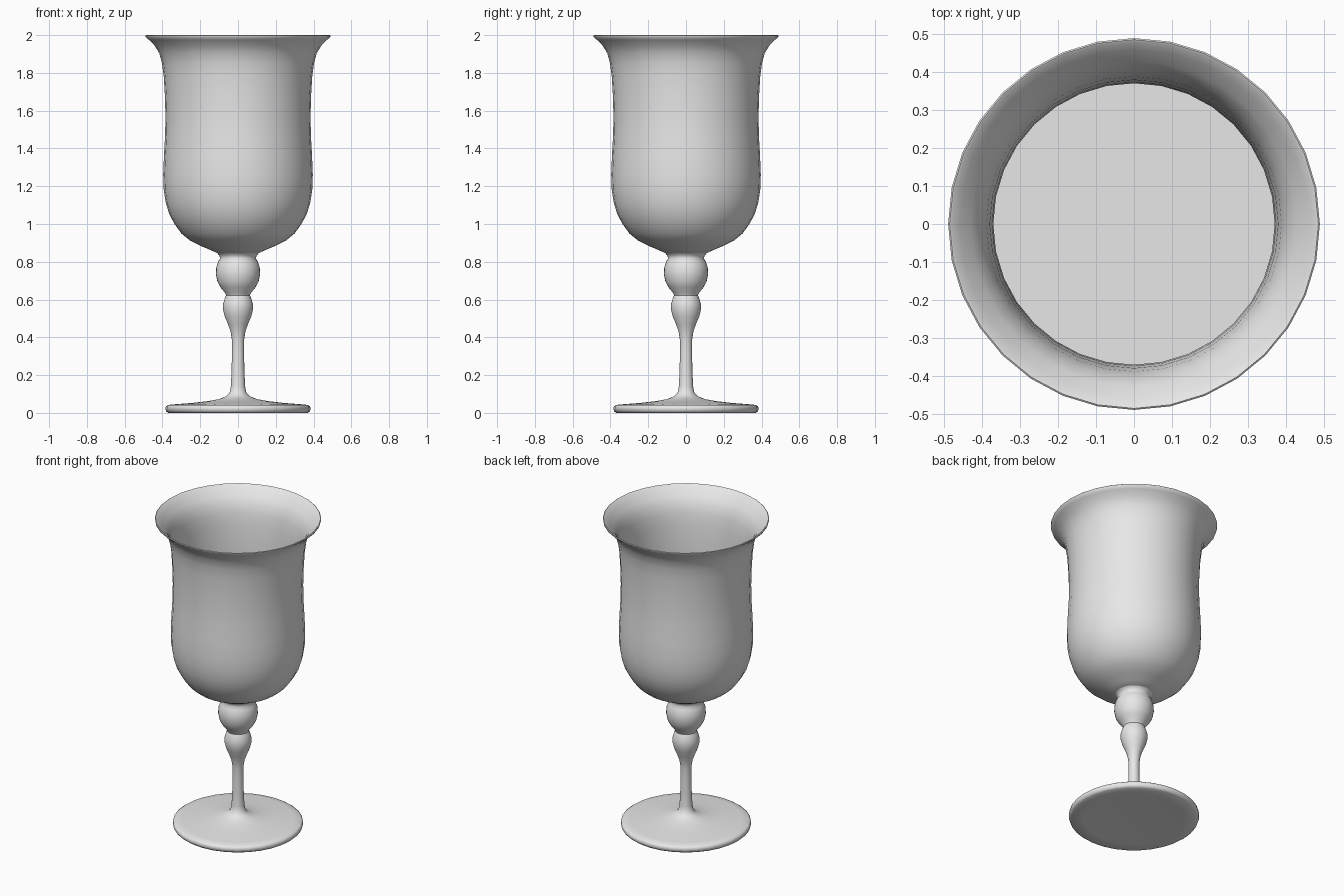
import bpy, bmesh, math

SIDES = 32

grey = bpy.data.materials.new("pale_grey")
grey.diffuse_color = (0.8, 0.8, 0.8, 1)


def lathe(name, profile):
    """Spin an (r, z) profile around the z axis."""
    bm = bmesh.new()
    rings = []
    for r, z in profile:
        rings.append([bm.verts.new((r * math.cos(2 * math.pi * i / SIDES),
                                    r * math.sin(2 * math.pi * i / SIDES), z))
                      for i in range(SIDES)])
    for a, b in zip(rings, rings[1:]):
        for i in range(SIDES):
            j = (i + 1) % SIDES
            bm.faces.new((a[i], a[j], b[j], b[i]))
    bmesh.ops.remove_doubles(bm, verts=bm.verts, dist=1e-5)
    bmesh.ops.recalc_face_normals(bm, faces=bm.faces)
    mesh = bpy.data.meshes.new(name)
    bm.to_mesh(mesh)
    bm.free()
    ob = bpy.data.objects.new(name, mesh)
    bpy.context.collection.objects.link(ob)
    mesh.materials.append(grey)
    bpy.ops.object.select_all(action='DESELECT')
    ob.select_set(True)
    bpy.context.view_layer.objects.active = ob
    bpy.ops.object.shade_smooth_by_angle(angle=math.radians(50))
    return ob


# Foot, stem and the two knops
lathe("foot_and_stem", [
    (0, 0.005), (0.3, 0.004), (0.37, 0.0), (0.38, 0.008), (0.384, 0.02),
    (0.382, 0.034), (0.37, 0.042), (0.33, 0.046), (0.24, 0.053),
    (0.16, 0.062), (0.10, 0.073), (0.065, 0.087), (0.045, 0.105),
    (0.038, 0.14), (0.034, 0.22), (0.032, 0.32), (0.033, 0.39),
    (0.039, 0.43), (0.053, 0.47), (0.07, 0.51), (0.079, 0.545),
    (0.079, 0.575), (0.071, 0.605), (0.063, 0.622), (0.07, 0.637),
    (0.093, 0.665), (0.109, 0.695), (0.117, 0.735), (0.115, 0.77),
    (0.105, 0.80), (0.095, 0.818), (0.098, 0.832), (0.11, 0.846), (0.12, 0.852)])

# Bowl: outer wall, flared rim, then a thin inner wall back down
outer = [
    (0.11, 0.846), (0.145, 0.862), (0.20, 0.885), (0.255, 0.913),
    (0.30, 0.95), (0.336, 1.0), (0.363, 1.05), (0.382, 1.11), (0.393, 1.18),
    (0.396, 1.26), (0.392, 1.36), (0.386, 1.47), (0.384, 1.57), (0.387, 1.68),
    (0.393, 1.78), (0.402, 1.85), (0.417, 1.905), (0.442, 1.945),
    (0.472, 1.975), (0.489, 1.99)]
rim = [(0.49, 1.997), (0.486, 2.0), (0.48, 1.997)]
inner = [(r - 0.013, z + 0.012 * (z < 1.1)) for r, z in reversed(outer[:-1])]
lathe("bowl", [(0, 0.846)] + outer + rim + inner + [(0, 0.858)])

# Level surface filling the bowl
lathe("bowl_fill", [(0, 1.3), (0.385, 1.3)])
bpy.data.objects["bowl_fill"].data.flip_normals() if \
    bpy.data.objects["bowl_fill"].data.polygons[0].normal.z < 0 else None
